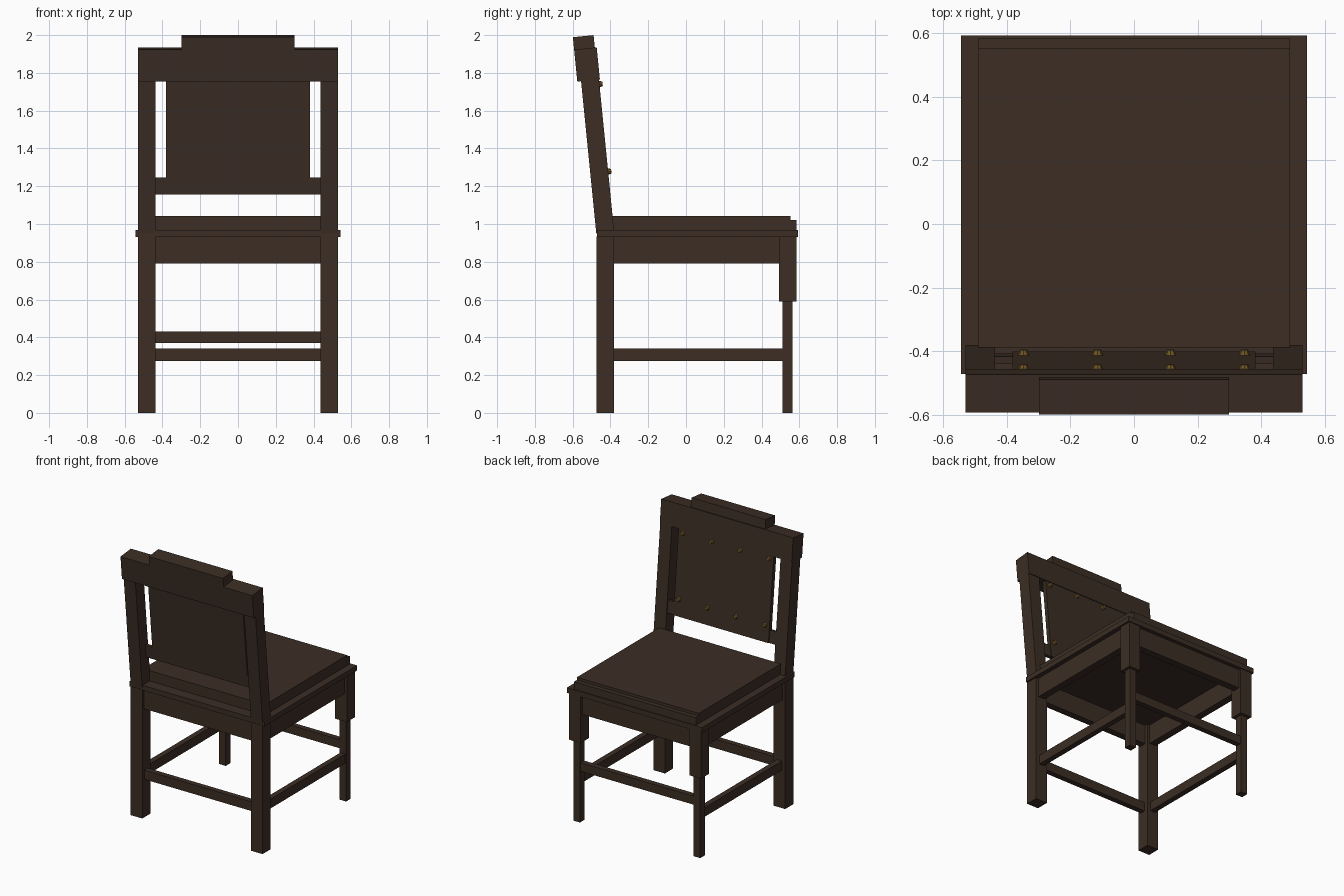
import bpy
from math import radians
from mathutils import Matrix, Vector

cube = bpy.data.objects.get("Cube")
if cube:
    bpy.data.objects.remove(cube, do_unlink=True)


def material(name, colour):
    m = bpy.data.materials.new(name)
    m.use_nodes = True
    m.diffuse_color = colour
    m.node_tree.nodes["Principled BSDF"].inputs["Base Color"].default_value = colour
    return m


wood = material("dark_wood", (0.045, 0.027, 0.018, 1))
brass = material("aged_brass", (0.17, 0.095, 0.02, 1))

# The backrest leans backwards about the rear edge of the seat
lean = Matrix.Translation((0, -0.475, 0.95)) @ Matrix.Rotation(radians(5.7), 4, "X")


def box(name, x, y, z, frame=None):
    """Box from (low, high) ranges, optionally placed in a leaning frame."""
    bpy.ops.mesh.primitive_cube_add(size=1)
    ob = bpy.context.object
    ob.name = name
    centre = Vector([sum(r) / 2 for r in (x, y, z)])
    size = Vector([r[1] - r[0] for r in (x, y, z)])
    place = Matrix.Translation(centre) @ Matrix.Diagonal(size).to_4x4()
    ob.data.transform((frame or Matrix()) @ place)
    ob.data.materials.append(wood)
    return ob


def pair(name, x, y, z, frame=None):
    """A left box and its mirrored right twin."""
    box("left_" + name, x, y, z, frame)
    box("right_" + name, (-x[1], -x[0]), y, z, frame)


def wide(name, half, y, z, frame=None):
    box(name, (-half, half), y, z, frame)


# Legs: plain at the backrest, stepped at the open side
post_x = (0.437, 0.53)
pair("backrest_leg", post_x, (-0.475, -0.382), (0, 0.935))
pair("seat_leg_block", post_x, (0.492, 0.585), (0.59, 0.935))
pair("seat_leg", (0.457, 0.51), (0.512, 0.565), (0, 0.6))

# Aprons and stretchers
pair("side_apron", (0.457, 0.51), (-0.39, 0.5), (0.79, 0.932))
wide("backrest_apron", 0.445, (-0.455, -0.405), (0.79, 0.932))
wide("seat_apron", 0.445, (0.512, 0.565), (0.79, 0.932))
pair("side_stretcher", (0.463, 0.503), (-0.39, 0.52), (0.275, 0.342))
wide("backrest_stretcher", 0.445, (-0.45, -0.41), (0.275, 0.342))
wide("seat_stretcher", 0.465, (0.518, 0.558), (0.37, 0.432))

# Seat
wide("seat_frame", 0.543, (-0.472, 0.592), (0.93, 0.967))
wide("seat_pad", 0.49, (-0.39, 0.553), (0.96, 1.042))
wide("seat_lip", 0.49, (0.55, 0.585), (0.96, 1.022))

# Backrest
pair("backrest_post", post_x, (0, 0.095), (0, 0.82), lean)
wide("top_rail", 0.53, (-0.02, 0.1), (0.81, 0.98), lean)
wide("crest", 0.298, (-0.02, 0.09), (0.97, 1.046), lean)
wide("lower_rail", 0.445, (0.065, 0.088), (0.2, 0.29), lean)
wide("back_panel", 0.382, (0.065, 0.095), (0.2, 0.82), lean)

# Studs along the top and bottom of the panel
for row in (0.32, 0.785):
    for x in (-0.347, -0.115, 0.115, 0.347):
        bpy.ops.mesh.primitive_cone_add(vertices=8, radius1=0.019, radius2=0.012, depth=0.022)
        stud = bpy.context.object
        stud.name = "stud"
        turn = Matrix.Rotation(radians(-90), 4, "X")
        stud.data.transform(lean @ Matrix.Translation((x, 0.101, row)) @ turn)
        stud.data.materials.append(brass)
